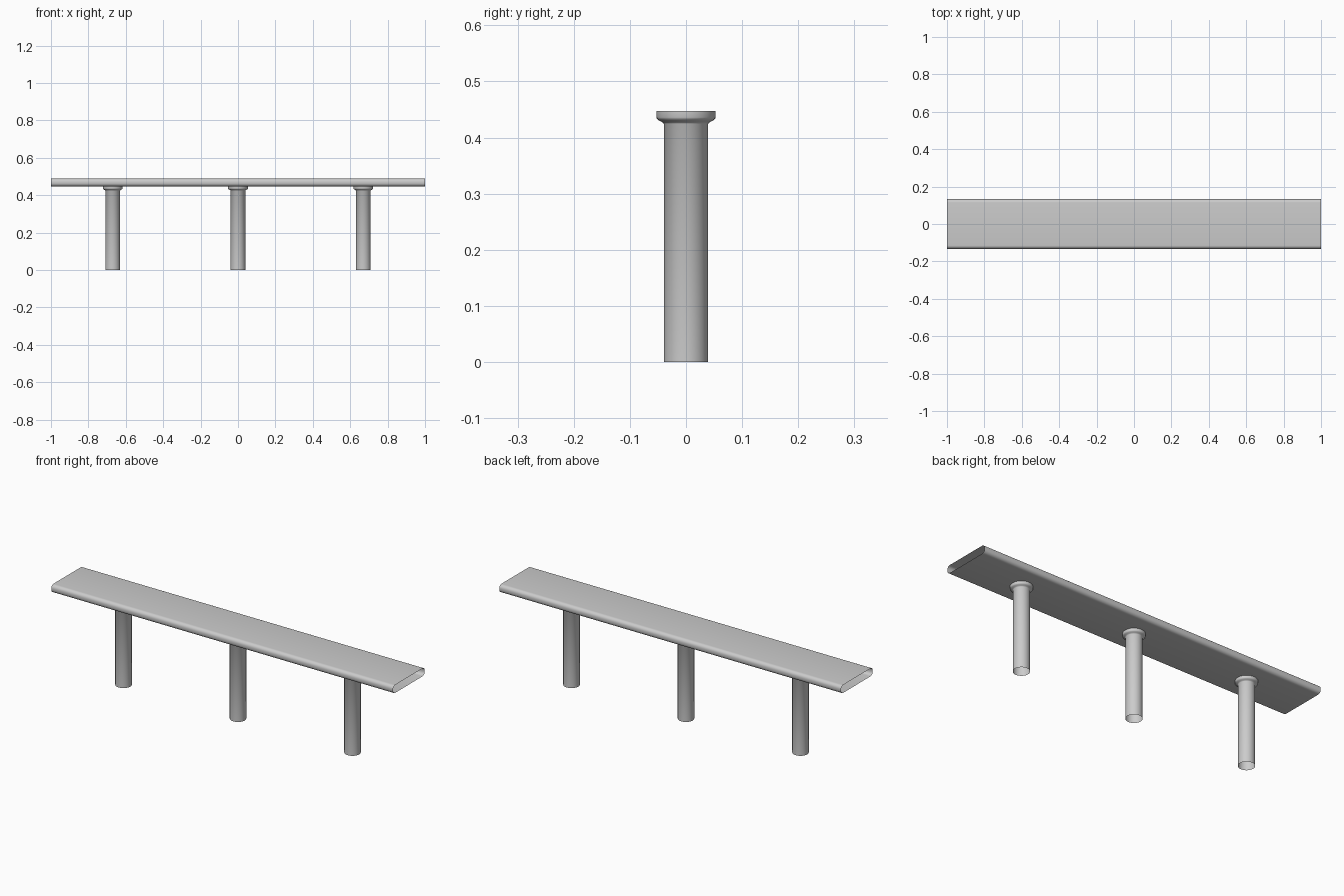
import bpy, bmesh, math

if "Cube" in bpy.data.objects:
    bpy.data.objects.remove(bpy.data.objects["Cube"])

LEG_SPACING = 0.67
SEAT_W, SEAT_LOW, SEAT_TOP, EDGE_R = 0.1325, 0.447, 0.489, 0.018


def finish(name, bm):
    bmesh.ops.recalc_face_normals(bm, faces=bm.faces)
    mesh = bpy.data.meshes.new(name)
    bm.to_mesh(mesh)
    bm.free()
    obj = bpy.data.objects.new(name, mesh)
    bpy.context.collection.objects.link(obj)
    bpy.ops.object.select_all(action='DESELECT')
    obj.select_set(True)
    bpy.context.view_layer.objects.active = obj
    bpy.ops.object.shade_smooth_by_angle(angle=math.radians(35))
    return obj


# Seat: rounded section run along x, open at both ends
bm = bmesh.new()
section = []
for cy, cz, start in ((1, 1, 0), (-1, 1, 90), (-1, -1, 180), (1, -1, 270)):
    y = cy * (SEAT_W - EDGE_R)
    z = SEAT_TOP - EDGE_R if cz > 0 else SEAT_LOW + EDGE_R
    for i in range(7):
        a = math.radians(start + i * 15)
        section.append((y + EDGE_R * math.cos(a), z + EDGE_R * math.sin(a)))
ends = [[bm.verts.new((x, y, z)) for y, z in section] for x in (-1, 1)]
for i in range(len(section)):
    j = (i + 1) % len(section)
    bm.faces.new((ends[0][i], ends[0][j], ends[1][j], ends[1][i]))
finish("seat", bm)


# Legs: hollow post with a flared collar under the seat
def leg(name, x):
    profile = [(0.0396, 0), (0.0396, 0.4245), (0.041, 0.4265), (0.0445, 0.4285),
               (0.049, 0.431), (0.052, 0.4335), (0.053, 0.436), (0.053, 0.447)]
    bm = bmesh.new()
    verts = [bm.verts.new((r, 0, z)) for r, z in profile]
    edges = [bm.edges.new(pair) for pair in zip(verts, verts[1:])]
    bmesh.ops.spin(bm, geom=verts + edges, cent=(0, 0, 0), axis=(0, 0, 1),
                   angle=math.tau, steps=32)
    bmesh.ops.remove_doubles(bm, verts=bm.verts, dist=0.0001)
    finish(name, bm).location.x = x


for name, x in (("left_leg", -LEG_SPACING), ("middle_leg", 0), ("right_leg", LEG_SPACING)):
    leg(name, x)
